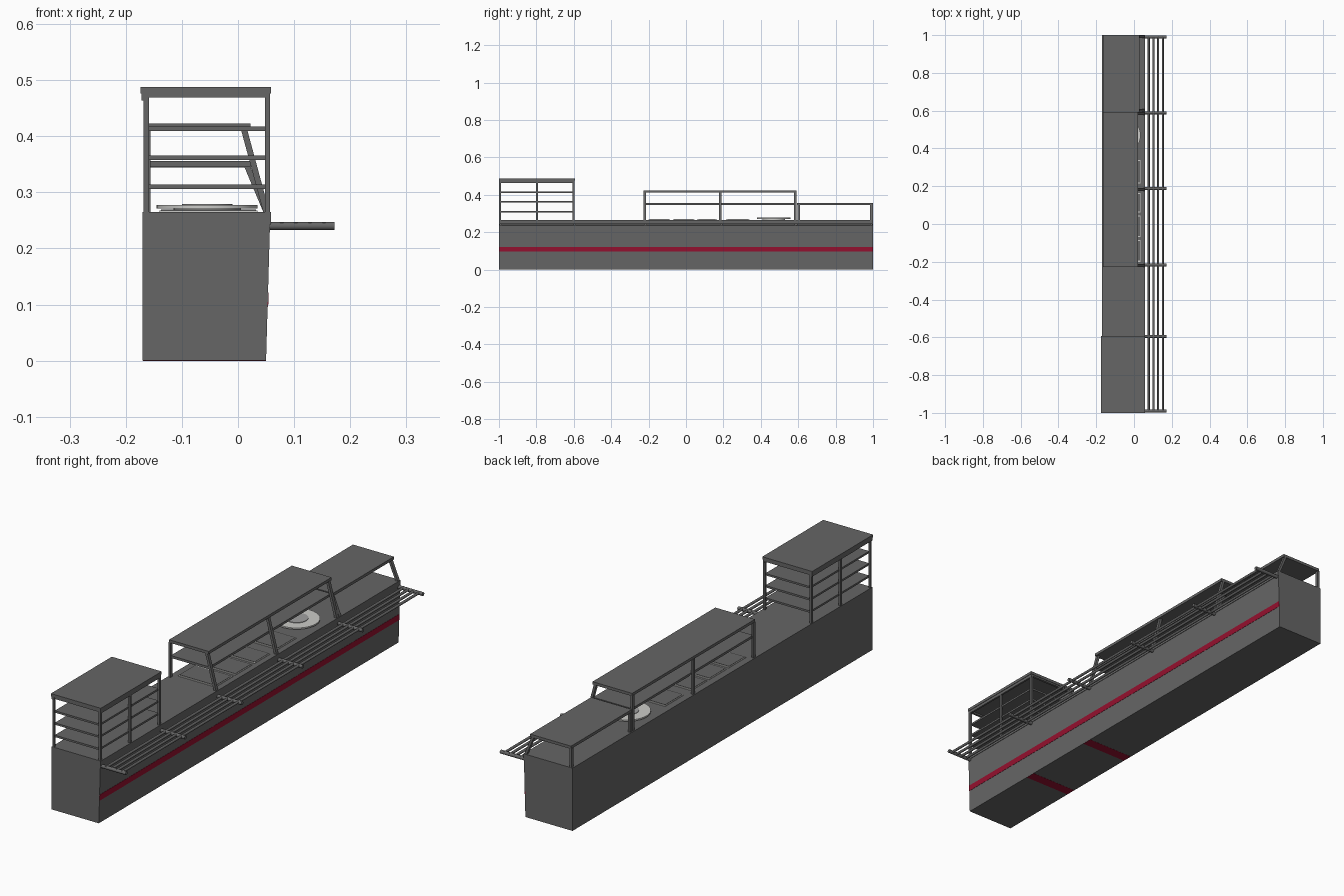
import bpy, bmesh, math
from mathutils import Vector

if "Cube" in bpy.data.objects:
    bpy.data.objects.remove(bpy.data.objects["Cube"])


def mat(name, rgb):
    m = bpy.data.materials.new(name)
    m.diffuse_color = (*rgb, 1)
    m.use_nodes = True
    m.node_tree.nodes["Principled BSDF"].inputs["Base Color"].default_value = m.diffuse_color
    return m


GREY = mat("grey_steel", (0.133, 0.133, 0.133))
RED = mat("red_stripe", (0.30, 0.005, 0.028))
LIGHT = mat("light_steel", (0.6, 0.6, 0.58))
MID = mat("mid_grey", (0.35, 0.35, 0.35))


def finish(name, bm, m):
    bmesh.ops.recalc_face_normals(bm, faces=bm.faces)
    me = bpy.data.meshes.new(name)
    bm.to_mesh(me)
    bm.free()
    me.materials.append(m)
    ob = bpy.data.objects.new(name, me)
    bpy.context.collection.objects.link(ob)
    return ob


def prism(name, profile, y0, y1, m=GREY):
    """Extrude an (x, z) profile along y."""
    bm = bmesh.new()
    a = [bm.verts.new((x, y0, z)) for x, z in profile]
    b = [bm.verts.new((x, y1, z)) for x, z in profile]
    bm.faces.new(a)
    bm.faces.new(b)
    n = len(a)
    for i in range(n):
        bm.faces.new((a[i], a[(i + 1) % n], b[(i + 1) % n], b[i]))
    return finish(name, bm, m)


def box(name, x0, x1, y0, y1, z0, z1, m=GREY):
    return prism(name, [(x0, z0), (x1, z0), (x1, z1), (x0, z1)], y0, y1, m)


def tube(name, p, q, r, m=GREY, sides=12):
    p, q = Vector(p), Vector(q)
    bpy.ops.mesh.primitive_cylinder_add(vertices=sides, radius=r, depth=(q - p).length,
                                        location=(p + q) / 2)
    ob = bpy.context.object
    ob.rotation_euler = (q - p).to_track_quat('Z', 'Y').to_euler()
    ob.name = name
    ob.data.materials.append(m)
    bpy.ops.object.shade_smooth_by_angle()
    return ob


# counter sections with a sloping customer side, and worktop
seams = [-1, -0.595, -0.22, 0.185, 0.59, 1]
for y0, y1 in zip(seams, seams[1:]):
    prism("counter_body", [(-0.17, 0), (0.05, 0), (0.057, 0.243), (-0.17, 0.243)], y0, y1)
    box("worktop", -0.17, 0.059, y0, y1, 0.243, 0.265)

# red stripe on the sloping side and bands underneath
prism("red_stripe", [(0.05, 0.096), (0.0538, 0.096), (0.0545, 0.121), (0.05, 0.121)], -1, 1, RED)
for y in (-0.61, -0.245):
    box("underside_band", -0.169, 0.0495, y - 0.022, y + 0.022, -0.0005, 0.002, RED)

# tray slide: long rails on cross brackets
for x in (0.078, 0.103, 0.128, 0.153):
    tube("tray_rail", (x, -0.995, 0.241), (x, 0.995, 0.241), 0.0055)
for y in (-0.99, -0.595, -0.217, 0.188, 0.588, 0.99):
    tube("rail_bracket", (0.05, y, 0.24), (0.172, y, 0.24), 0.0075)

# tall display case
box("tall_case_roof", -0.174, 0.059, -1, -0.593, 0.476, 0.488)
for x in (-0.172, 0.049):
    box("roof_trim", x, x + 0.008, -0.998, -0.595, 0.464, 0.477)
for y in (-0.998, -0.605):
    box("roof_end_trim", -0.172, 0.057, y, y + 0.01, 0.469, 0.477)
for y in (-0.994, -0.796, -0.601):
    for x in (-0.168, 0.048):
        box("tall_case_post", x, x + 0.009, y - 0.005, y + 0.005, 0.265, 0.477)
for z in (0.31, 0.362, 0.413):
    box("tall_case_shelf", -0.16, 0.05, -0.994, -0.601, z - 0.004, z + 0.004)


def leaning_case(name, y0, y1, posts, top, front, deck):
    """Roof on upright rear posts and slanted front posts."""
    box(name + "_roof", -0.163, front + 0.006, y0, y1, top - 0.012, top)
    for y in posts:
        box(name + "_rear_post", -0.165, -0.156, y - 0.007, y + 0.007, 0.265, top - 0.01)
        prism(name + "_front_post",
              [(0.045, 0.265), (0.056, 0.265), (front, top - 0.01), (front - 0.011, top - 0.01)],
              y - 0.007, y + 0.007)
    if deck:
        box(name + "_shelf", -0.158, 0.022, y0 + 0.004, y1 - 0.004, deck - 0.005, deck + 0.005)


leaning_case("middle_case", -0.227, 0.592, (-0.22, 0.183, 0.585), 0.423, 0.016, 0.351)
bpy.data.objects["middle_case_roof"].name = "middle_case_roof"
leaning_case("low_case", 0.594, 1.0, (0.602, 0.992), 0.356, 0.022, None)

# food wells with light rims
for y0, y1 in ((-0.2, -0.085), (-0.07, 0.045), (0.06, 0.165), (0.215, 0.34)):
    box("well_rim", -0.14, 0.035, y0, y1, 0.264, 0.268, LIGHT)
    box("well_pan", -0.137, 0.032, y0 + 0.006, y1 - 0.006, 0.265, 0.2695)

# round serving plate
tube("plate_foot", (-0.055, 0.47, 0.265), (-0.055, 0.47, 0.272), 0.06, LIGHT, 32)
tube("plate", (-0.055, 0.47, 0.271), (-0.055, 0.47, 0.277), 0.09, LIGHT, 32)
tube("plate_centre", (-0.055, 0.47, 0.274), (-0.055, 0.47, 0.279), 0.045, MID, 32)
